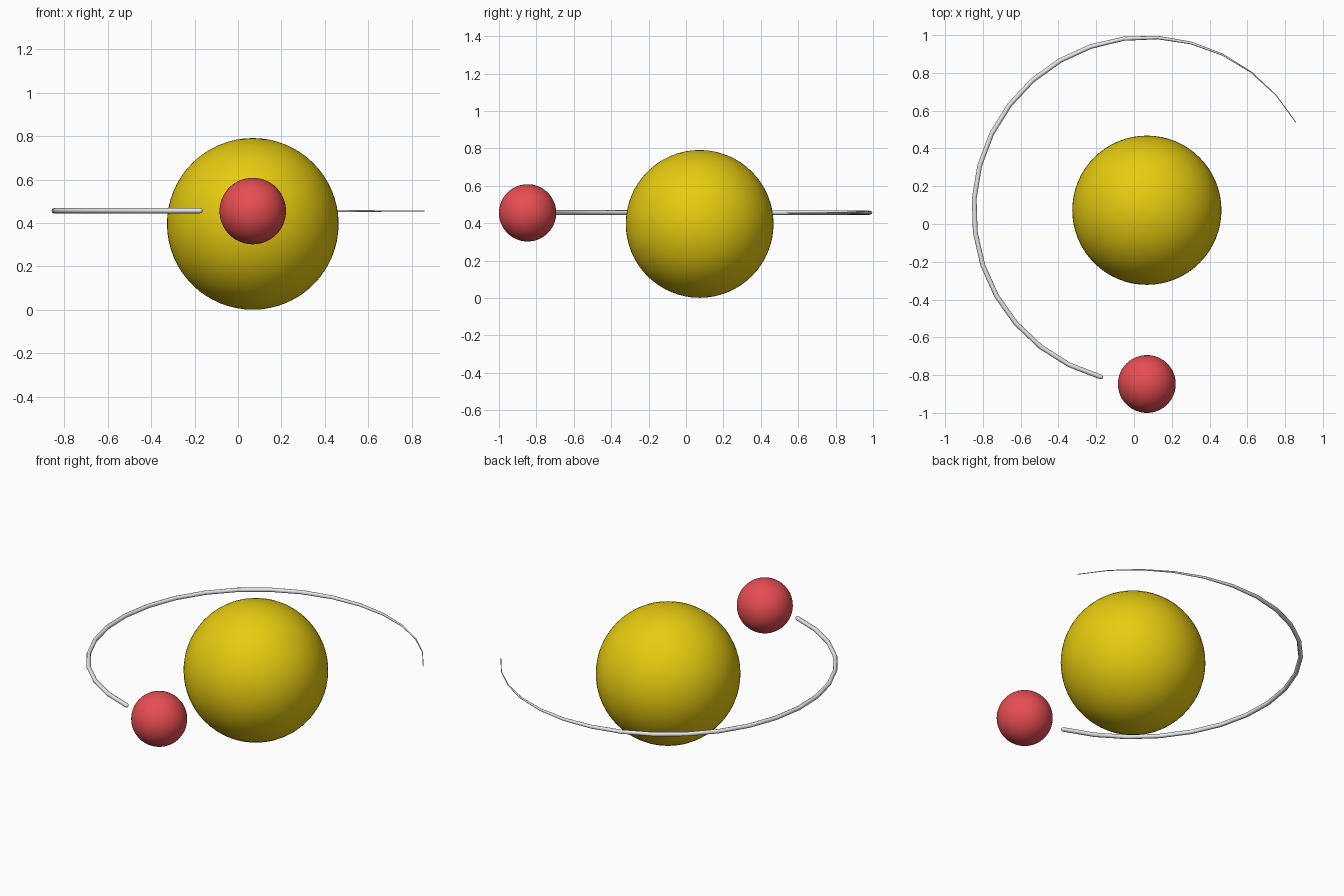
import bpy, bmesh, math
from mathutils import Vector

if "Cube" in bpy.data.objects:
    bpy.data.objects.remove(bpy.data.objects["Cube"])

CX, CY = 0.068, 0.073      # orbit centre
ORBIT = 0.916


def material(name, rgb):
    m = bpy.data.materials.new(name)
    m.diffuse_color = (*rgb, 1)
    m.use_nodes = True
    m.node_tree.nodes["Principled BSDF"].inputs["Base Color"].default_value = m.diffuse_color
    return m


yellow = material("yellow", (0.80, 0.60, 0.005))
red = material("red", (0.80, 0.075, 0.085))
grey = material("light grey", (0.80, 0.80, 0.80))


def ball(name, centre, radius, mat):
    bpy.ops.mesh.primitive_uv_sphere_add(segments=64, ring_count=32, radius=radius, location=centre)
    ob = bpy.context.object
    ob.name = name
    ob.data.materials.append(mat)
    bpy.ops.object.shade_smooth()


# Central planet and its moon
ball("planet", (CX, CY, 0.396), 0.395, yellow)
ball("moon", (CX, -0.847, 0.455), 0.153, red)

# Tapering orbit trail: rounded thick end behind the moon, fading to a thin tip
SEGMENTS, SIDES = 20, 8
START, END = math.radians(254.5), math.radians(30.5)
stations = [(-0.0035, 0.45), (-0.002, 0.85)] + [(i / SEGMENTS, 1) for i in range(SEGMENTS + 1)]
bm = bmesh.new()
rings = []
for f, cap in stations:
    a = START + (END - START) * f
    out = Vector((math.cos(a), math.sin(a), 0))
    c = Vector((CX, CY, 0.457 - 0.002 * f)) + out * ORBIT
    s = min(1, (1 - f) / 0.4)
    r = cap * (0.002 + 0.0105 * s * s * (3 - 2 * s))
    ring = []
    for k in range(SIDES):
        b = math.tau * k / SIDES
        ring.append(bm.verts.new(c + out * r * math.cos(b) + Vector((0, 0, r * math.sin(b)))))
    rings.append(ring)
for p, q in zip(rings, rings[1:]):
    for k in range(SIDES):
        n = (k + 1) % SIDES
        bm.faces.new((p[k], p[n], q[n], q[k]))
bm.faces.new(rings[0])
bm.faces.new(rings[-1])
bmesh.ops.recalc_face_normals(bm, faces=bm.faces)
for face in bm.faces:
    face.smooth = True
mesh = bpy.data.meshes.new("orbit_trail")
bm.to_mesh(mesh)
bm.free()
mesh.materials.append(grey)
trail = bpy.data.objects.new("orbit_trail", mesh)
bpy.context.collection.objects.link(trail)
